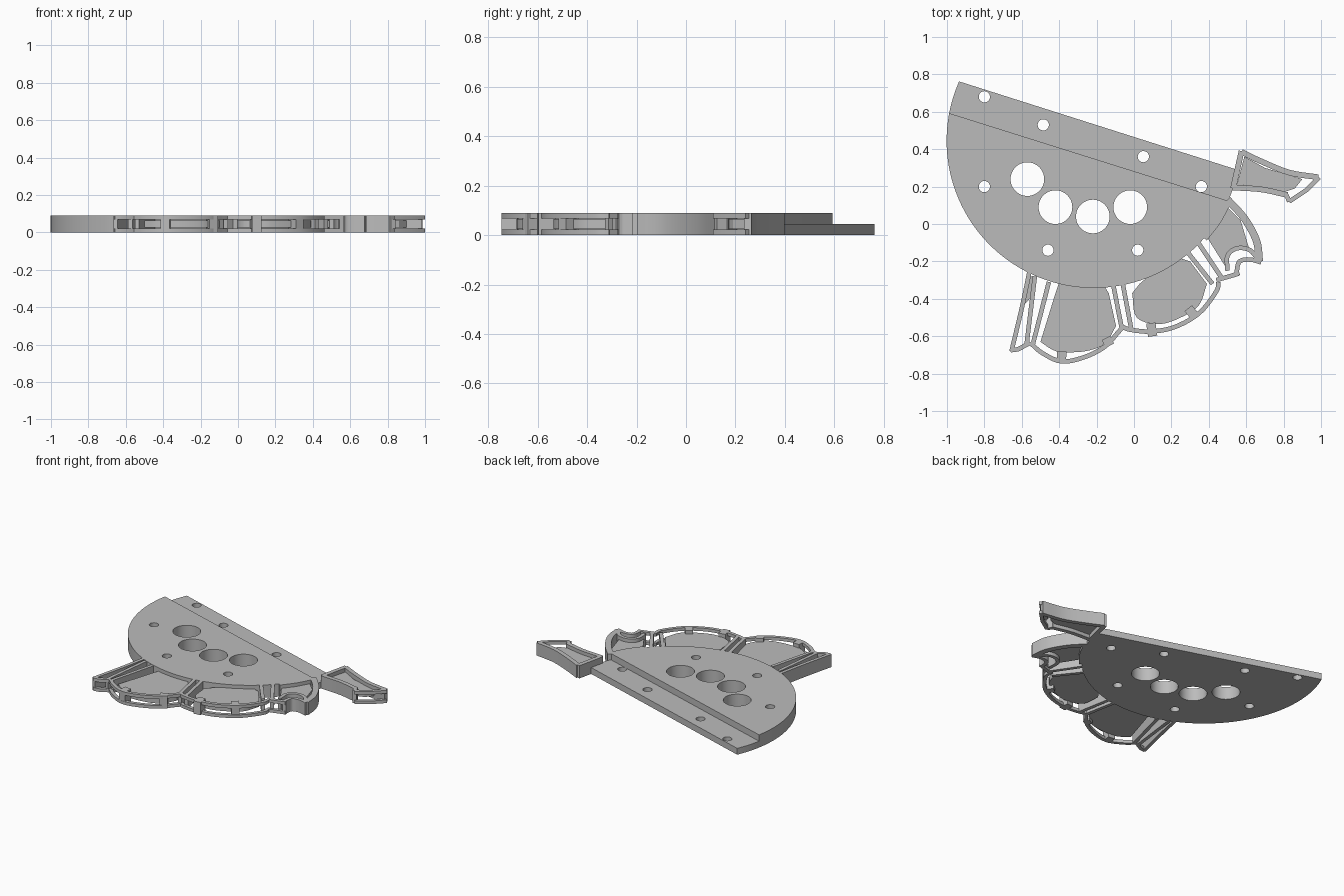
import bpy, bmesh, math
from mathutils import Vector

if "Cube" in bpy.data.objects:
    bpy.data.objects.remove(bpy.data.objects["Cube"], do_unlink=True)

HEIGHT = .09
WALL = .024
RIM = .022
PANEL = (.025, .065)

grey = bpy.data.materials.new("plain grey")
grey.use_nodes = True
tone = (.5, .5, .5, 1)
grey.diffuse_color = tone
for node in grey.node_tree.nodes:
    if node.type == 'BSDF_PRINCIPLED':
        node.inputs["Base Color"].default_value = tone


def prism(name, loops, bottom=0, top=HEIGHT):
    """Extrude an outline; further loops become holes."""
    curve = bpy.data.curves.new(name, 'CURVE')
    curve.dimensions = '2D'
    curve.fill_mode = 'BOTH'
    curve.extrude = (top - bottom) / 2
    for loop in loops:
        spline = curve.splines.new('POLY')
        spline.points.add(len(loop) - 1)
        spline.use_cyclic_u = True
        for point, (x, y) in zip(spline.points, loop):
            point.co = (x, y, 0, 1)
    source = bpy.data.objects.new(name + " outline", curve)
    bpy.context.collection.objects.link(source)
    graph = bpy.context.evaluated_depsgraph_get()
    mesh = bpy.data.meshes.new_from_object(source.evaluated_get(graph))
    bpy.data.objects.remove(source, do_unlink=True)
    bpy.data.curves.remove(curve)
    bm = bmesh.new()
    bm.from_mesh(mesh)
    bmesh.ops.remove_doubles(bm, verts=bm.verts, dist=.0001)
    bmesh.ops.translate(bm, verts=bm.verts, vec=(0, 0, (top + bottom) / 2))
    bmesh.ops.recalc_face_normals(bm, faces=bm.faces)
    bm.to_mesh(mesh)
    bm.free()
    mesh.materials.clear()
    mesh.materials.append(grey)
    obj = bpy.data.objects.new(name, mesh)
    bpy.context.collection.objects.link(obj)
    return obj


def circle(x, y, radius, count=32):
    angles = [math.tau * i / count for i in range(count)]
    return [(x + radius * math.cos(a), y + radius * math.sin(a)) for a in angles]


def smooth(points, steps=5):
    """Catmull-Rom curve through the points."""
    p = [Vector(q) for q in points]
    p = [2 * p[0] - p[1]] + p + [2 * p[-1] - p[-2]]
    out = []
    for a, b, c, d in zip(p, p[1:], p[2:], p[3:]):
        for i in range(steps):
            t = i / steps
            out.append(b + (c - a) * t / 2 + (a - 2.5 * b + 2 * c - d / 2) * t * t
                       + (1.5 * (b - c) + (d - a) / 2) * t ** 3)
    return out + [p[-2]]


def band(path, width=WALL):
    """Outline of a strip with mitred corners along a path."""
    path = [Vector(q) for q in path]
    left, right = [], []
    for i, q in enumerate(path):
        before = (q - path[i - 1]).normalized() if i else None
        after = (path[i + 1] - q).normalized() if i < len(path) - 1 else None
        before, after = before or after, after or before
        along = (before + after).normalized()
        side = Vector((-along.y, along.x))
        reach = width / 2 / max(.5, along.dot(before))
        left.append(q + side * reach)
        right.append(q - side * reach)
    return left + right[::-1]


def wall(name, path, width=WALL):
    return prism(name, [band(path, width)])


def open_wall(name, path):
    """Wall with a window: a lower and an upper rim."""
    prism(name + "_lower_rim", [band(path)], 0, RIM)
    prism(name + "_upper_rim", [band(path)], HEIGHT - RIM, HEIGHT)


# Half-disc plate with its bores
CENTRE, RADIUS = Vector((-.215, .445)), .787
start = math.atan2(.315, -.715)
end = math.atan2(-.155, .765) + math.tau
arc = [CENTRE + RADIUS * Vector((math.cos(a), math.sin(a)))
       for a in (start + (end - start) * i / 96 for i in range(97))]
large = [(-.57, .24), (-.42, .09), (-.22, .04), (-.02, .09)]
small = [(-.8, .68), (-.485, .53), (.05, .36), (.36, .2),
         (-.8, .2), (-.46, -.14), (.02, -.14)]
plate = prism("plate", [arc] + [circle(x, y, .09, 48) for x, y in large]
              + [circle(x, y, .03) for x, y in small])

# Lowered ledge along the straight edge
ledge_line = [Vector((-.98, .59)), Vector((.5, .125))]
run = (ledge_line[1] - ledge_line[0]).normalized()
back = Vector((-run.y, run.x))
a, b = ledge_line[0] - run, ledge_line[1] + run
cutter = prism("ledge_cutter", [[a, b, b + back, a + back]], HEIGHT / 2, HEIGHT * 2)
cutter.hide_render = True
cut = plate.modifiers.new("ledge", 'BOOLEAN')
cut.operation = 'DIFFERENCE'
cut.solver = 'EXACT'
cut.object = cutter
bpy.context.view_layer.objects.active = plate
bpy.ops.object.modifier_apply(modifier=cut.name)
bpy.data.objects.remove(cutter, do_unlink=True)

# Paired struts between the petals
struts = [((-.53, -.28), (-.575, -.65)), ((-.455, -.31), (-.54, -.64)),
          ((-.11, -.33), (-.065, -.56)), ((-.06, -.32), (-.015, -.56)),
          ((.27, -.13), (.42, -.32)), ((.33, -.08), (.47, -.29))]
for i, path in enumerate(struts):
    wall("strut_%d" % (i + 1), path)

# Narrow end petal
wall("end_petal_outer_wall", smooth([(-.56, -.26), (-.6, -.45), (-.655, -.68)]))
open_wall("end_petal_tip", [(-.66, -.675), (-.62, -.67), (-.555, -.635)])
prism("end_petal_panel", [[(-.565, -.28), (-.52, -.28), (-.54, -.38), (-.585, -.43)]], *PANEL)

# Scalloped petals: windowed rims, panels and posts
open_wall("first_petal_rim", smooth([(-.555, -.635), (-.49, -.69), (-.385, -.735), (-.26, -.71),
                                     (-.155, -.655), (-.09, -.585), (-.06, -.55)]))
open_wall("second_petal_rim", smooth([(-.06, -.55), (-.02, -.565), (.09, -.575), (.22, -.55),
                                      (.35, -.475), (.44, -.36), (.45, -.31)]))
prism("first_petal_panel", [smooth([(-.5, -.63), (-.44, -.67), (-.385, -.685), (-.26, -.68),
                                    (-.155, -.64), (-.096, -.545)])
                            + [(-.135, -.37), (-.16, -.33), (-.4, -.31), (-.42, -.37)]], *PANEL)
prism("second_petal_panel", [smooth([(-.01, -.37), (.015, -.5), (.14, -.535), (.27, -.49),
                                     (.35, -.43), (.39, -.32)])
                             + [(.3, -.2), (.24, -.18), (.1, -.26), (.03, -.32)]], *PANEL)
posts = [((-.385, -.68), (-.39, -.745)), ((-.15, -.61), (-.13, -.65)),
         ((.09, -.53), (.1, -.6)), ((.29, -.45), (.33, -.5))]
for i, path in enumerate(posts):
    wall("post_%d" % (i + 1), path, .05)

# Hooked petal
wall("hook_outer_wall", smooth([(.5, .13), (.59, .03), (.655, -.09), (.67, -.2)]), .04)
wall("hook_tip", smooth([(.68, -.205), (.62, -.19), (.565, -.2), (.55, -.25), (.555, -.275)]))
wall("hook_inner_wall", smooth([(.5, -.25), (.5, -.17), (.55, -.13), (.62, -.14), (.67, -.2)]))
open_wall("hook_foot", [(.44, -.3), (.51, -.28), (.56, -.265)])
prism("hook_panel", [[(.39, -.07), (.5, .09), (.57, .02), (.615, -.13),
                      (.55, -.13), (.5, -.17), (.49, -.23)]], *PANEL)
wall("hook_root_wall", smooth([(.38, -.08), (.45, .01), (.505, .11)]))

# Arrow-shaped end piece
wall("arrow_back_wall", smooth([(.575, .385), (.68, .335), (.83, .275), (.985, .25)]), .03)
wall("arrow_front_wall", smooth([(.525, .195), (.68, .185), (.82, .155)]), .03)
wall("arrow_root_wall", [(.53, .19), (.55, .28), (.575, .39)], .03)
wall("arrow_barb", [(.81, .165), (.83, .12)])
open_wall("arrow_tip", [(.83, .12), (.92, .18), (.99, .25)])
prism("arrow_panel", [[(.55, .21), (.59, .36), (.7, .3), (.9, .24),
                       (.86, .19), (.8, .17), (.68, .2)]], *PANEL)

# Smooth the rounded walls, keep the edges sharp
for obj in bpy.context.scene.objects:
    obj.select_set(obj.type == 'MESH')
bpy.context.view_layer.objects.active = plate
bpy.ops.object.shade_smooth_by_angle(angle=math.radians(30))
